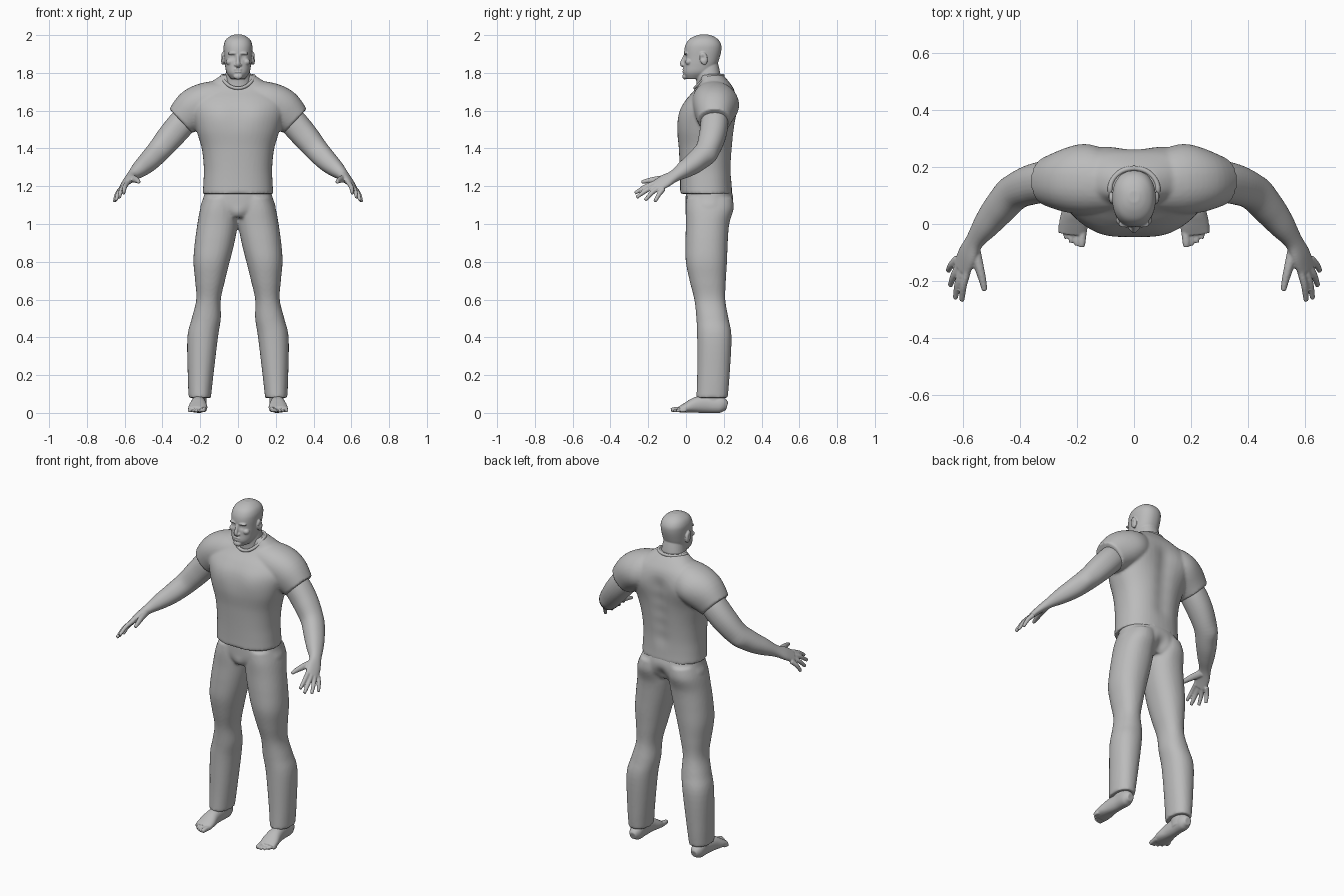
import bpy, bmesh, math
from mathutils import Vector, Matrix

grey = bpy.data.materials.new("plain grey")
grey.diffuse_color = (0.5, 0.5, 0.5, 1)


def spline(rows, k=5):
    """Catmull-Rom interpolation of ring rows (x, y, z, ra, rb)."""
    out = []
    for i in range(len(rows) - 1):
        p0, p1, p2, p3 = (rows[max(0, min(len(rows) - 1, i + d))] for d in (-1, 0, 1, 2))
        for j in range(k):
            t = j / k
            out.append([0.5 * (2 * b + (c - a) * t + (2 * a - 5 * b + 4 * c - d) * t * t
                               + (3 * b - a - 3 * c + d) * t ** 3)
                        for a, b, c, d in zip(p0, p1, p2, p3)])
    return out + [list(rows[-1])]


def loft(bm, rows, hint=None, p=2.2, sides=32, s=1):
    """Capped tube through rings; level rings unless a side hint is given."""
    rows = spline(rows)
    pts = [Vector(r[:3]) for r in rows]
    rings = []
    for i, r in enumerate(rows):
        u, v = Vector((1, 0, 0)), Vector((0, 1, 0))
        if hint:
            t = (pts[min(i + 1, len(pts) - 1)] - pts[max(i - 1, 0)]).normalized()
            h = Vector(hint)
            u = (h - t * h.dot(t)).normalized()
            v = t.cross(u)
        ring = []
        for j in range(sides):
            a = 2 * math.pi * j / sides
            c, d = math.cos(a), math.sin(a)
            q = (pts[i] + u * r[3] * math.copysign(abs(c) ** (2 / p), c)
                 + v * r[4] * math.copysign(abs(d) ** (2 / p), d))
            ring.append(bm.verts.new((q.x * s, q.y, q.z)))
        rings.append(ring)
    for a, b in zip(rings, rings[1:]):
        for j in range(sides):
            n = (j + 1) % sides
            bm.faces.new((a[j], a[n], b[n], b[j]))
    bm.faces.new(rings[0])
    bm.faces.new(rings[-1])


def ball(bm, c, r, tilt=0):
    m = Matrix.Translation(c) @ Matrix.Rotation(tilt, 4, 'X') @ Matrix.Diagonal((*r, 1))
    bmesh.ops.create_uvsphere(bm, u_segments=20, v_segments=12, radius=1, matrix=m)


def fuse(name, bm, voxel, rounds, pushes=(), mirror=False):
    """Melt overlapping parts into one skin, then sculpt it with soft pushes."""
    bmesh.ops.recalc_face_normals(bm, faces=bm.faces)
    me = bpy.data.meshes.new(name)
    bm.to_mesh(me)
    bm.free()
    ob = bpy.data.objects.new(name, me)
    bpy.context.collection.objects.link(ob)
    m = ob.modifiers.new("skin", 'REMESH')
    m.mode, m.voxel_size = 'VOXEL', voxel
    m = ob.modifiers.new("soften", 'SMOOTH')
    m.factor, m.iterations = 0.5, rounds
    bpy.context.view_layer.update()
    dg = bpy.context.evaluated_depsgraph_get()
    me = bpy.data.meshes.new_from_object(ob.evaluated_get(dg))
    ob.modifiers.clear()
    ob.data = me
    for c, r, off in pushes:
        c, off = Vector(c), Vector(off)
        for v in me.vertices:
            d = (v.co - c).length_squared / (r * r)
            if d < 6:
                v.co += off * math.exp(-d)
    me.materials.clear()
    me.materials.append(grey)
    me.polygons.foreach_set("use_smooth", [True] * len(me.polygons))
    me.update()
    if mirror:
        ob.modifiers.new("other side", 'MIRROR').use_mirror_merge = False
    return ob


# shirt: torso and two sleeves
bm = bmesh.new()
loft(bm, [(0, .107, 1.16, .187, .138), (0, .105, 1.22, .183, .136), (0, .104, 1.3, .181, .137),
          (0, .105, 1.4, .192, .143), (0, .106, 1.5, .222, .151), (0, .12, 1.6, .25, .148),
          (0, .135, 1.66, .24, .132), (0, .15, 1.71, .2, .105), (0, .15, 1.75, .145, .08),
          (0, .135, 1.79, .085, .06)], p=2.35, sides=48)
for s in (1, -1):
    loft(bm, [(.06, .14, 1.66, .10, .10), (.16, .148, 1.643, .108, .115),
              (.235, .15, 1.605, .11, .108), (.303, .15, 1.545, .088, .085)],
         hint=(.45, 0, .89), s=s)
pushes = [((0, .27, 1.3 + .08 * i), .05, (0, -.012, 0)) for i in range(5)]
for s in (1, -1):
    pushes += [((s * .1, -.03, 1.58), .08, (0, -.01, 0)),
               ((s * .17, .25, 1.62), .09, (0, .018, 0))]
fuse("shirt", bm, .008, 4, pushes)

# collar band round the neck opening
cu = bpy.data.curves.new("collar", 'CURVE')
cu.dimensions, cu.bevel_depth, cu.bevel_resolution = '3D', .009, 3
sp = cu.splines.new('POLY')
sp.points.add(47)
sp.use_cyclic_u = True
for i, pt in enumerate(sp.points):
    a = 2 * math.pi * i / 48
    dip = max(0, -math.sin(a)) ** 1.2
    pt.co = (.084 * math.cos(a), .122 + .074 * math.sin(a), 1.785 - .066 * dip, 1)
cu.materials.append(grey)
bpy.context.collection.objects.link(bpy.data.objects.new("collar", cu))

# trousers: pelvis and two legs
bm = bmesh.new()
loft(bm, [(0, .118, 1.035, .14, .095), (0, .123, 1.08, .198, .122), (0, .124, 1.14, .183, .126),
          (0, .118, 1.2, .17, .115)], sides=48)
for s in (1, -1):
    loft(bm, [(.2025, .138, .08, .059, .083), (.198, .145, .2, .068, .086),
              (.187, .15, .4, .081, .091), (.168, .14, .5, .077, .085),
              (.156, .126, .6, .065, .082), (.148, .115, .7, .079, .096),
              (.14, .108, .8, .096, .109), (.124, .109, .9, .105, .112),
              (.108, .114, 1.0, .107, .115), (.1, .125, 1.08, .1, .127),
              (.09, .125, 1.14, .088, .122)], s=s)
pushes = [((0, .24, z), .035, (0, -.02, 0)) for z in (1.03, 1.08)]
pushes += [((0, .01, 1.05), .035, (0, -.012, 0))]
fuse("trousers", bm, .008, 4, pushes)

# arm with palm, fingers and thumb
bm = bmesh.new()
across = (.035, .05, -.03)
loft(bm, [(.25, .15, 1.585, .068, .068), (.30, .15, 1.53, .073, .073), (.36, .138, 1.46, .07, .07),
          (.42, .11, 1.388, .062, .062), (.475, .052, 1.33, .057, .055),
          (.52, -.005, 1.29, .047, .044), (.56, -.06, 1.255, .034, .028),
          (.585, -.11, 1.228, .042, .021), (.606, -.158, 1.198, .04, .015)], hint=across)
fingers = [((.586, -.165, 1.217), (.605, -.27, 1.163)), ((.603, -.16, 1.202), (.628, -.262, 1.14)),
           ((.613, -.145, 1.192), (.646, -.217, 1.125)), ((.62, -.12, 1.185), (.654, -.165, 1.118))]
for a, b in fingers:
    mid = [(p + q) / 2 for p, q in zip(a, b)]
    loft(bm, [(*a, .0135, .0135), (mid[0] + .004, mid[1], mid[2] + .006, .012, .012),
              (*b, .009, .009)], hint=across, sides=14)
loft(bm, [(.562, -.085, 1.24, .022, .02), (.545, -.15, 1.236, .018, .016),
          (.533, -.195, 1.23, .014, .013), (.525, -.235, 1.222, .009, .009)], hint=across, sides=16)
fuse("arm", bm, .0045, 3, [((.45, .14, 1.35), .04, (.004, .006, -.004))], mirror=True)

# foot with ankle and toes
bm = bmesh.new()
loft(bm, [(.205, .217, .035, .02, .022), (.206, .185, .043, .036, .043), (.207, .12, .046, .036, .046),
          (.21, .06, .043, .041, .043), (.212, .01, .03, .05, .03), (.216, -.035, .017, .049, .016)],
     hint=(1, 0, 0))
loft(bm, [(.204, .145, .03, .036, .055), (.203, .142, .09, .038, .052), (.203, .142, .16, .042, .055)])
for i in range(5):
    r = .015 if i == 0 else .0105
    x = .18 + .0185 * i
    tip = -.08 + .002 * i + .0025 * i * i
    loft(bm, [(x, -.015 + .003 * i, r + .004, r, r), (x + .003, tip + .022, r + .003, r * .9, r * .9),
              (x + .004, tip, r, r * .75, r * .7)], hint=(1, 0, 0), sides=14)
fuse("foot", bm, .004, 3, mirror=True)

# head with neck, face and ears
bm = bmesh.new()
loft(bm, [(0, .045, 1.768, .036, .045), (0, .062, 1.80, .06, .077), (0, .076, 1.84, .069, .088),
          (0, .084, 1.88, .073, .094), (0, .089, 1.92, .076, .098), (0, .092, 1.95, .075, .094),
          (0, .093, 1.976, .064, .078), (0, .095, 1.994, .042, .05), (0, .096, 2.003, .018, .02)],
     p=2.25, sides=48)
loft(bm, [(0, .125, 1.66, .078, .07), (0, .122, 1.74, .073, .066), (0, .115, 1.80, .065, .066),
          (0, .105, 1.86, .055, .062)])
loft(bm, [(0, -.003, 1.895, .008, .009), (0, -.012, 1.87, .009, .011), (0, -.02, 1.848, .012, .012),
          (0, -.012, 1.837, .012, .01)], hint=(1, 0, 0), sides=16)
for z, w in ((1.818, .022), (1.806, .019)):
    ball(bm, (0, -.012, z), (w, .009, .0055))
ball(bm, (0, -.006, 1.781), (.024, .014, .016))
pushes = []
for s in (1, -1):
    ball(bm, (s * .013, -.012, 1.842), (.008, .01, .007))
    ball(bm, (s * .028, -.001, 1.903), (.027, .013, .008))
    ball(bm, (s * .044, .014, 1.858), (.02, .018, .017))
    ball(bm, (s * .08, .093, 1.876), (.011, .021, .035), tilt=.2)
    pushes += [((s * .029, -.008, 1.885), .013, (0, .012, 0)),
               ((s * .029, .004, 1.885), .008, (0, -.005, 0)),
               ((s * .091, .088, 1.88), .012, (-s * .007, 0, 0))]
pushes.append(((0, -.022, 1.812), .009, (0, .004, 0)))
fuse("head", bm, .0035, 3, pushes)
